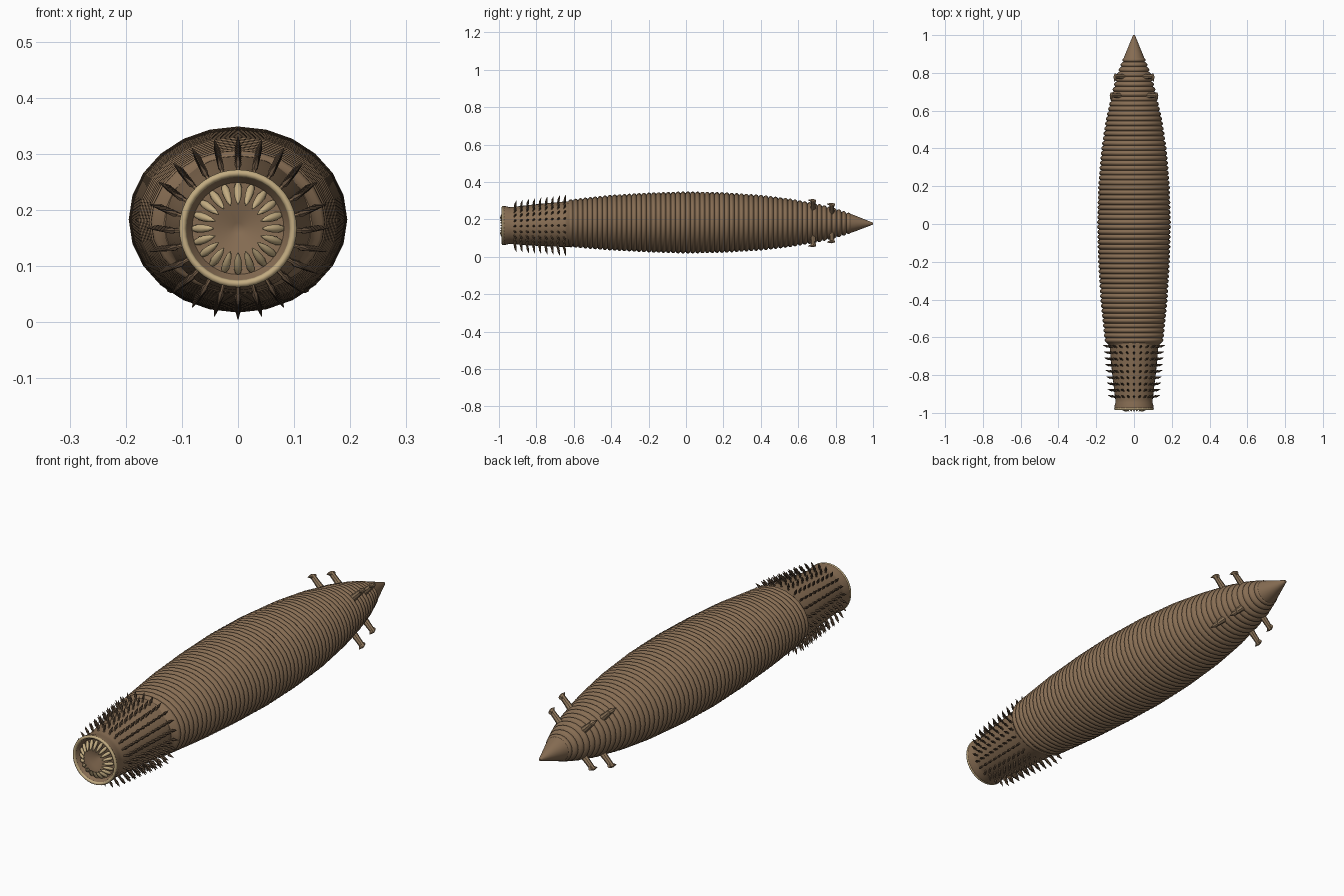
import bpy, bmesh, math
from mathutils import Vector

if "Cube" in bpy.data.objects:
    bpy.data.objects.remove(bpy.data.objects["Cube"])

SIDES = 24


def material(name, rgb):
    m = bpy.data.materials.new(name)
    m.diffuse_color = (*rgb, 1)
    m.use_nodes = True
    m.node_tree.nodes["Principled BSDF"].inputs["Base Color"].default_value = m.diffuse_color
    return m


BROWN = material("skin brown", (0.24, 0.152, 0.086))
DARK = material("spine brown", (0.11, 0.070, 0.042))
TAN = material("tooth tan", (0.54, 0.41, 0.22))
PEG = material("hook brown", (0.30, 0.20, 0.115))

# body outline: y, half width, half height, centre height
OUTLINE = [(-0.64, 0.148, 0.122, 0.178), (-0.6, 0.155, 0.127, 0.179), (-0.4, 0.175, 0.146, 0.182),
           (-0.2, 0.187, 0.157, 0.183), (0, 0.192, 0.163, 0.183), (0.2, 0.187, 0.159, 0.183),
           (0.4, 0.170, 0.146, 0.182), (0.55, 0.147, 0.128, 0.181), (0.7, 0.114, 0.102, 0.180),
           (0.8, 0.085, 0.077, 0.179), (0.9, 0.046, 0.044, 0.178), (1.0, 0.005, 0.005, 0.177)]


def outline(y):
    for a, b in zip(OUTLINE, OUTLINE[1:]):
        if y <= b[0]:
            t = (y - a[0]) / (b[0] - a[0])
            return [p + (q - p) * t for p, q in zip(a[1:], b[1:])]
    return OUTLINE[-1][1:]


def finish(name, bm, mat, angle=40):
    bmesh.ops.recalc_face_normals(bm, faces=bm.faces)
    me = bpy.data.meshes.new(name)
    bm.to_mesh(me)
    bm.free()
    ob = bpy.data.objects.new(name, me)
    bpy.context.collection.objects.link(ob)
    me.materials.append(mat)
    bpy.ops.object.select_all(action='DESELECT')
    ob.select_set(True)
    bpy.context.view_layer.objects.active = ob
    bpy.ops.object.shade_smooth_by_angle(angle=math.radians(angle))
    return ob


def loft(name, stations, mat, sides=SIDES, angle=40):
    """Skin elliptical stations (y, rx, rz, zc)."""
    bm = bmesh.new()
    rings = []
    for y, rx, rz, zc in stations:
        rings.append([bm.verts.new((rx * math.sin(2 * math.pi * i / sides), y,
                                    zc + rz * math.cos(2 * math.pi * i / sides))) for i in range(sides)])
    for a, b in zip(rings, rings[1:]):
        for i in range(sides):
            j = (i + 1) % sides
            bm.faces.new((a[i], a[j], b[j], b[i]))
    bm.faces.new(rings[0])
    bm.faces.new(rings[-1])
    return finish(name, bm, mat, angle)


def spindle(bm, base, direction, profile, sides=6):
    """Add a small turned shape along a direction; profile is (distance, radius)."""
    rot = Vector(direction).to_track_quat('Z', 'Y').to_matrix()
    rings = []
    for d, r in profile:
        rings.append([bm.verts.new(Vector(base) + rot @ Vector((
            r * math.cos(2 * math.pi * i / sides), r * math.sin(2 * math.pi * i / sides), d)))
            for i in range(sides)])
    for a, b in zip(rings, rings[1:]):
        for i in range(sides):
            j = (i + 1) % sides
            bm.faces.new((a[i], a[j], b[j], b[i]))
    bm.faces.new(rings[0])
    bm.faces.new(rings[-1])


# ringed trunk: raised rounded bands with narrow grooves
N, Y0, Y1 = 58, -0.63, 0.885
pitch = (Y1 - Y0) / N
stations = [(-0.645, 0.132, 0.116, 0.176)]
for k in range(N):
    for frac, off in ((0, -0.007), (0.15, -0.001), (0.38, 0.003), (0.62, 0.003), (0.85, -0.001)):
        y = Y0 + (k + frac) * pitch
        rx, rz, zc = outline(y)
        stations.append((y, rx + off, rz + off, zc))
loft("ringed_trunk", stations, BROWN, angle=50)

# smooth tail cone
loft("tail_tip", [(y, *outline(y)) for y in (0.875, 0.9, 0.93, 0.96, 0.99, 1.0)], BROWN)

# tapered front section, collar and mouth funnel
MZ = 0.167
loft("front_section", [(-0.60, 0.130, 0.122, 0.176), (-0.64, 0.130, 0.122, 0.174),
                       (-0.78, 0.117, 0.113, 0.170), (-0.93, 0.099, 0.099, MZ),
                       (-0.945, 0.098, 0.098, MZ), (-0.965, 0.104, 0.104, MZ),
                       (-0.978, 0.103, 0.103, MZ), (-0.980, 0.094, 0.094, MZ),
                       (-0.962, 0.082, 0.082, MZ), (-0.960, 0.042, 0.042, MZ),
                       (-0.940, 0.010, 0.010, MZ)], BROWN, sides=32)

# pale lip around the mouth
bpy.ops.mesh.primitive_torus_add(major_radius=0.0985, minor_radius=0.0065, major_segments=40, minor_segments=8,
                                 location=(0, -0.979, MZ), rotation=(math.pi / 2, 0, 0))
lip = bpy.context.object
lip.name = "mouth_lip"
lip.data.materials.append(TAN)
bpy.ops.object.shade_smooth_by_angle(angle=math.radians(50))

# ring of pale teeth
bm = bmesh.new()
for i in range(20):
    a = 2 * math.pi * i / 20
    out = Vector((math.sin(a), 0, math.cos(a)))
    spindle(bm, Vector((0, -0.964, MZ)) + out * 0.079, -out + Vector((0, -0.80, 0)),
            [(0, 0.005), (0.010, 0.0075), (0.022, 0.0072), (0.035, 0.005), (0.046, 0.001)], 8)
finish("mouth_teeth", bm, TAN, 60)

# rows of upright spines: brown stalks carrying dark pointed heads
stalks, heads = bmesh.new(), bmesh.new()
for row in range(9):
    t = row / 8
    y = -0.92 + 0.265 * t
    r, zc = 0.099 + 0.026 * t, MZ + 0.005 * t - 0.004
    for i in range(24):
        a = 2 * math.pi * i / 24
        out = Vector((math.sin(a), 0, math.cos(a)))
        base = Vector((0, y, zc)) + out * (r - 0.005)
        lean = (out + Vector((0, 0.30, 0))).normalized()
        spindle(stalks, base, lean, [(0, 0.0045), (0.022, 0.003)], 6)
        spindle(heads, base + lean * 0.018, lean, [(0, 0.003), (0.006, 0.0062), (0.027, 0.0008)], 6)
finish("spine_stalks", stalks, BROWN)
finish("spine_heads", heads, DARK)

# four pairs of tail pegs, each with a hooked head
bm = bmesh.new()
for y, tip in ((0.68, 0.174), (0.78, 0.145)):
    for sx in (-1, 1):
        for sz in (-1, 1):
            out = Vector((sx, 0, sz)).normalized()
            root = Vector((0, y, 0.18)) + out * (tip - 0.08)
            spindle(bm, root, out, [(0, 0.015), (0.045, 0.012), (0.077, 0.011)], 8)
            spindle(bm, Vector((0, y + 0.014, 0.18)) + out * (tip - 0.010), Vector((0, -1, 0)) + out * 0.25,
                    [(0, 0.008), (0.014, 0.010), (0.024, 0.008), (0.042, 0.001)], 8)
finish("tail_pegs", bm, PEG)
